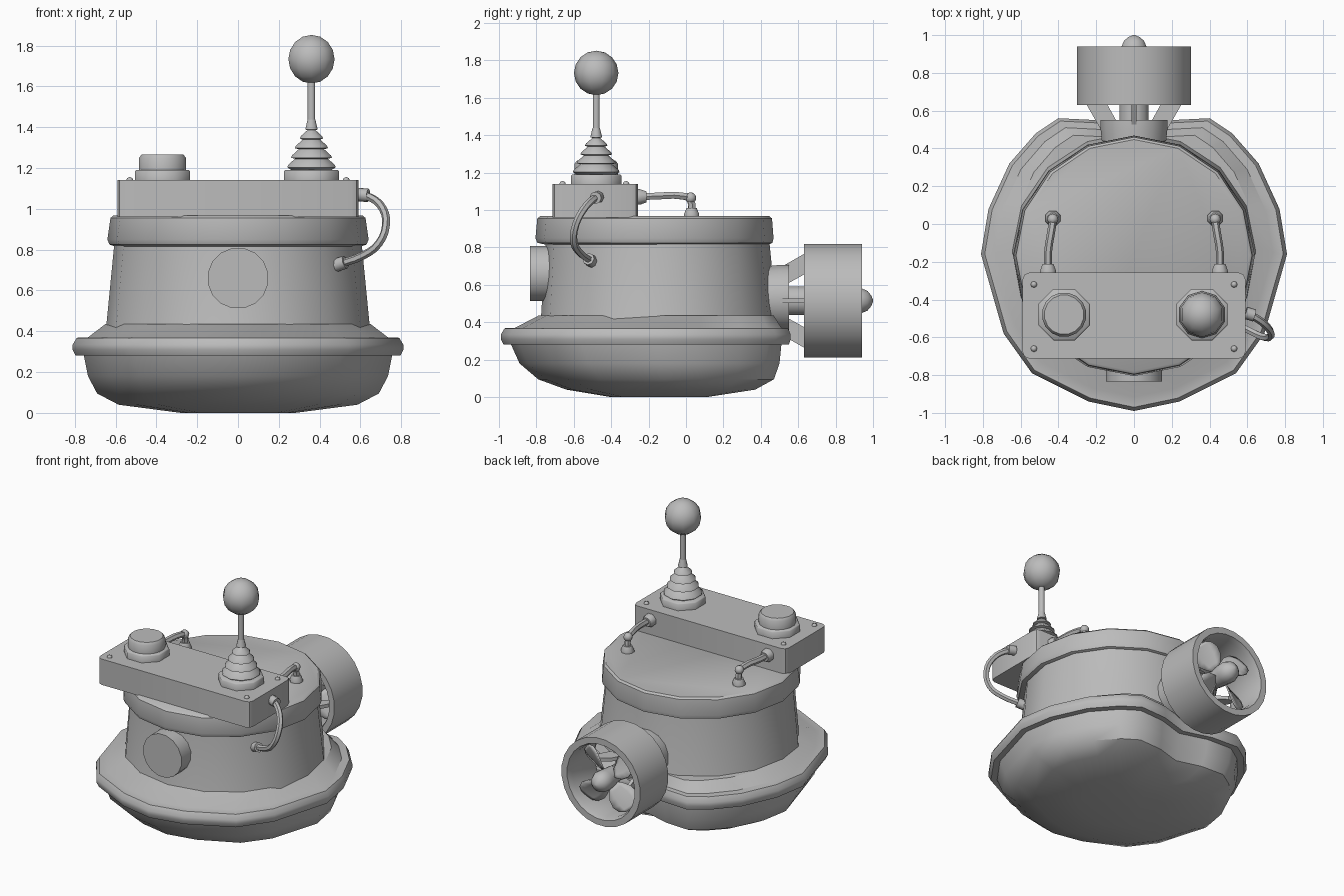
import bpy, bmesh
from math import sin, cos, pi, radians
from mathutils import Vector, Matrix

old = bpy.data.objects.get("Cube")
if old:
    bpy.data.objects.remove(old)

GREY = (0.5, 0.5, 0.5, 1)
mat = bpy.data.materials.new("plain grey")
mat.use_nodes = True
mat.diffuse_color = GREY
mat.node_tree.nodes["Principled BSDF"].inputs["Base Color"].default_value = GREY


def finish(name, bm, angle=40):
    bmesh.ops.recalc_face_normals(bm, faces=bm.faces)
    mesh = bpy.data.meshes.new(name)
    bm.to_mesh(mesh)
    bm.free()
    mesh.materials.append(mat)
    ob = bpy.data.objects.new(name, mesh)
    bpy.context.collection.objects.link(ob)
    bpy.ops.object.select_all(action='DESELECT')
    ob.select_set(True)
    bpy.context.view_layer.objects.active = ob
    bpy.ops.object.shade_smooth_by_angle(angle=radians(angle))
    return ob


def skin(bm, rings, loop=False):
    """Join point rings with quads; cap the ends unless the rings loop."""
    rows = [[bm.verts.new(p) for p in ring] for ring in rings]
    pairs = list(zip(rows, rows[1:])) + ([(rows[-1], rows[0])] if loop else [])
    for a, b in pairs:
        for i in range(len(a)):
            j = (i + 1) % len(a)
            bm.faces.new((a[i], a[j], b[j], b[i]))
    if not loop:
        bm.faces.new(rows[0])
        bm.faces.new(rows[-1])


def loft(name, outline, layers):
    """Fit an outline (spanning -1..1) to layers of half width, front, back, z."""
    bm = bmesh.new()
    skin(bm, [[(x * w, f + (y + 1) / 2 * (b - f), z) for x, y in outline]
              for w, f, b, z in layers])
    return finish(name, bm)


def lathe(name, profile, n, origin, axis=(0, 0, 1), loop=False, angle=50, phase=0.5):
    """Spin (radius, height) points around an axis through origin."""
    bm = bmesh.new()
    skin(bm, [[(r * cos(2 * pi * (i + phase) / n), r * sin(2 * pi * (i + phase) / n), h)
               for i in range(n)] for r, h in profile], loop)
    turn = Vector((0, 0, 1)).rotation_difference(Vector(axis)).to_matrix().to_4x4()
    bm.transform(Matrix.Translation(origin) @ turn)
    return finish(name, bm, angle)


def pipe(name, points, radius):
    cu = bpy.data.curves.new(name, 'CURVE')
    cu.dimensions = '3D'
    cu.bevel_depth, cu.bevel_resolution, cu.resolution_u = radius, 1, 3
    cu.use_fill_caps = True
    sp = cu.splines.new('BEZIER')
    sp.bezier_points.add(len(points) - 1)
    for bp, p in zip(sp.bezier_points, points):
        bp.co = p
        bp.handle_left_type = bp.handle_right_type = 'AUTO'
    cu.materials.append(mat)
    ob = bpy.data.objects.new(name, cu)
    bpy.context.collection.objects.link(ob)
    bpy.ops.object.select_all(action='DESELECT')
    ob.select_set(True)
    bpy.context.view_layer.objects.active = ob
    bpy.ops.object.convert(target='MESH')
    bpy.ops.object.shade_smooth_by_angle(angle=radians(50))


def ball(name, centre, radius, seg=10, rings=8):
    bm = bmesh.new()
    bmesh.ops.create_uvsphere(bm, u_segments=seg, v_segments=rings, radius=radius)
    bm.transform(Matrix.Translation(centre))
    return finish(name, bm, 60)


# Boat hull: pointed bow, notched stern, rolled rim and sloping deck
half = [(.24, -.94), (.54, -.79), (.69, -.58), (.81, -.16), (.77, .08),
        (.66, .32), (.52, .48), (.40, .56), (.20, .55)]
full = [(0, -.99)] + half + [(0, .49)] + [(-x, y) for x, y in reversed(half)]
boat = [(x / .81, (y + .215) / .775) for x, y in full]
loft("hull", boat, [
    (.28, -.40, .11, 0), (.585, -.64, .37, .04), (.69, -.79, .47, .095),
    (.735, -.89, .50, .18), (.755, -.935, .51, .28)])
loft("rim_and_deck", boat, [
    (.74, -.92, .50, .28), (.795, -.975, .55, .28), (.81, -.99, .56, .31),
    (.81, -.99, .56, .335), (.79, -.97, .545, .368), (.735, -.915, .51, .37),
    (.65, -.79, .47, .435)])

# Cabin wall and the collar around its roof
circle = [(sin(pi * i / 8), cos(pi * i / 8)) for i in range(16)]
loft("cabin", circle, [(.66, -.79, .50, .36), (.645, -.775, .485, .43), (.605, -.75, .445, .84)])
loft("roof_collar", circle, [
    (.60, -.75, .44, .815), (.63, -.795, .462, .825), (.64, -.805, .468, .85),
    (.625, -.795, .46, .955), (.61, -.78, .447, .967)])
lathe("front_window", [(.15, 0), (.15, .12)], 16, (0, -.715, .66), (0, -1, 0))

# Control box with rounded corners and bolts
bm = bmesh.new()
bmesh.ops.create_cube(bm, size=1)
bm.transform(Matrix.Translation((0, -.485, 1.05)) @ Matrix.Diagonal((1.18, .455, .18, 1)))
upright = [e for e in bm.edges if abs(e.verts[0].co.z - e.verts[1].co.z) > .1]
bmesh.ops.bevel(bm, geom=upright, offset=.035, segments=2, profile=.5, affect='EDGES')
finish("control_box", bm, 30)
for x in (-.53, .53):
    for y in (-.66, -.32):
        ball("box_bolt", (x, y, 1.138), .018, 8, 4)

# Push button
lathe("button_base", [(.147, 0), (.147, .045), (.14, .052)], 8, (-.37, -.48, 1.138))
lathe("button", [(.118, 0), (.118, .06), (.105, .077)], 16, (-.37, -.48, 1.188))

# Joystick: base, ribbed boot, stick and ball
stick = Vector((.36, -.48, 1.138))
lathe("joystick_base", [(.147, 0), (.147, .045), (.14, .052)], 8, stick)
boot = [(.10, .05)]
for i, r in enumerate((.125, .105, .085, .06)):
    z = .065 + i * .047
    boot += [(r, z), (r - .005, z + .012), (r - .04, z + .042)]
boot += [(.032, .25), (.02, .30)]
lathe("joystick_boot", boot, 10, stick)
lathe("joystick_stick", [(.02, .25), (.02, .52)], 8, stick)
ball("joystick_ball", stick + Vector((0, 0, .595)), .119)

# Side hose with end fittings
hose = [(.59, -.47, 1.07), (.65, -.50, 1.055), (.71, -.55, 1.0), (.725, -.59, .92),
        (.69, -.60, .83), (.62, -.57, .775), (.50, -.51, .73)]
pipe("side_hose", hose, .02)
lathe("hose_fitting", [(.033, 0), (.033, .05)], 8, hose[0], (1, -.3, -.1))
lathe("hose_fitting", [(.033, -.03), (.033, .03)], 8, hose[-1], (.9, -.4, .3))

# Two pipes from the box down to the roof
for s in (-1, 1):
    pipe("roof_pipe", [(s * .455, -.26, 1.07), (s * .455, -.15, 1.075), (s * .435, -.02, 1.075),
                       (s * .43, .02, 1.06), (s * .43, .03, .97)], .021)
    lathe("pipe_socket", [(.045, 0), (.045, .015), (.032, .05)], 8, (s * .455, -.262, 1.07), (0, 1, 0))
    lathe("pipe_foot", [(.043, 0), (.043, .015), (.03, .045)], 8, (s * .43, .03, .965))
    ball("pipe_elbow", (s * .43, .025, 1.065), .03, 8, 6)

# Motor housing, shaft and hub, all along the y axis
AXIS_Z = .515
back = (0, 1, 0)
lathe("motor_housing", [(.165, .36), (.18, .5), (.18, .55)], 16, (0, 0, AXIS_Z + .015), back)
lathe("shaft", [(.08, .5), (.08, .66), (.055, .67), (.055, .86)], 12, (0, 0, AXIS_Z), back)
lathe("propeller_hub", [(.06, .80), (.07, .90), (.07, .935), (.055, .97), (.03, .99), (.006, 1)],
      12, (0, 0, AXIS_Z), back)
lathe("duct", [(.305, .63), (.305, .94), (.262, .94), (.25, .90), (.25, .67), (.265, .63)],
      24, (0, 0, AXIS_Z), back, loop=True, angle=35)

# Four struts and four twisted blades
strut = [(.17, .49), (.25, .63), (.27, .68), (.21, .68), (.14, .63), (.09, .54)]
blade = [(.05, .022), (.09, .055), (.14, .085), (.19, .095), (.225, .08), (.243, .045)]
for k in range(4):
    spin = Matrix.Translation((0, 0, AXIS_Z)) @ Matrix.Rotation(k * pi / 2, 4, 'Y')
    bm = bmesh.new()
    skin(bm, [[(r, y, t) for r, y in strut] for t in (-.012, .012)])
    bm.transform(spin)
    finish("duct_strut", bm, 30)

    bm = bmesh.new()
    rows = []
    for r, w in blade:
        pitch = radians(50 - 110 * r)
        row = []
        for u in (-1, -.5, 0, .5, 1):
            a = u * w * cos(pitch) / r
            row.append(bm.verts.new((r * cos(a), .85 + u * w * sin(pitch), r * sin(a))))
        rows.append(row)
    for a, b in zip(rows, rows[1:]):
        for i in range(4):
            bm.faces.new((a[i], a[i + 1], b[i + 1], b[i]))
    bm.transform(spin @ Matrix.Rotation(pi / 4, 4, 'Y'))
    ob = finish("propeller_blade", bm, 60)
    thick = ob.modifiers.new("thickness", 'SOLIDIFY')
    thick.thickness, thick.offset = .01, 0
